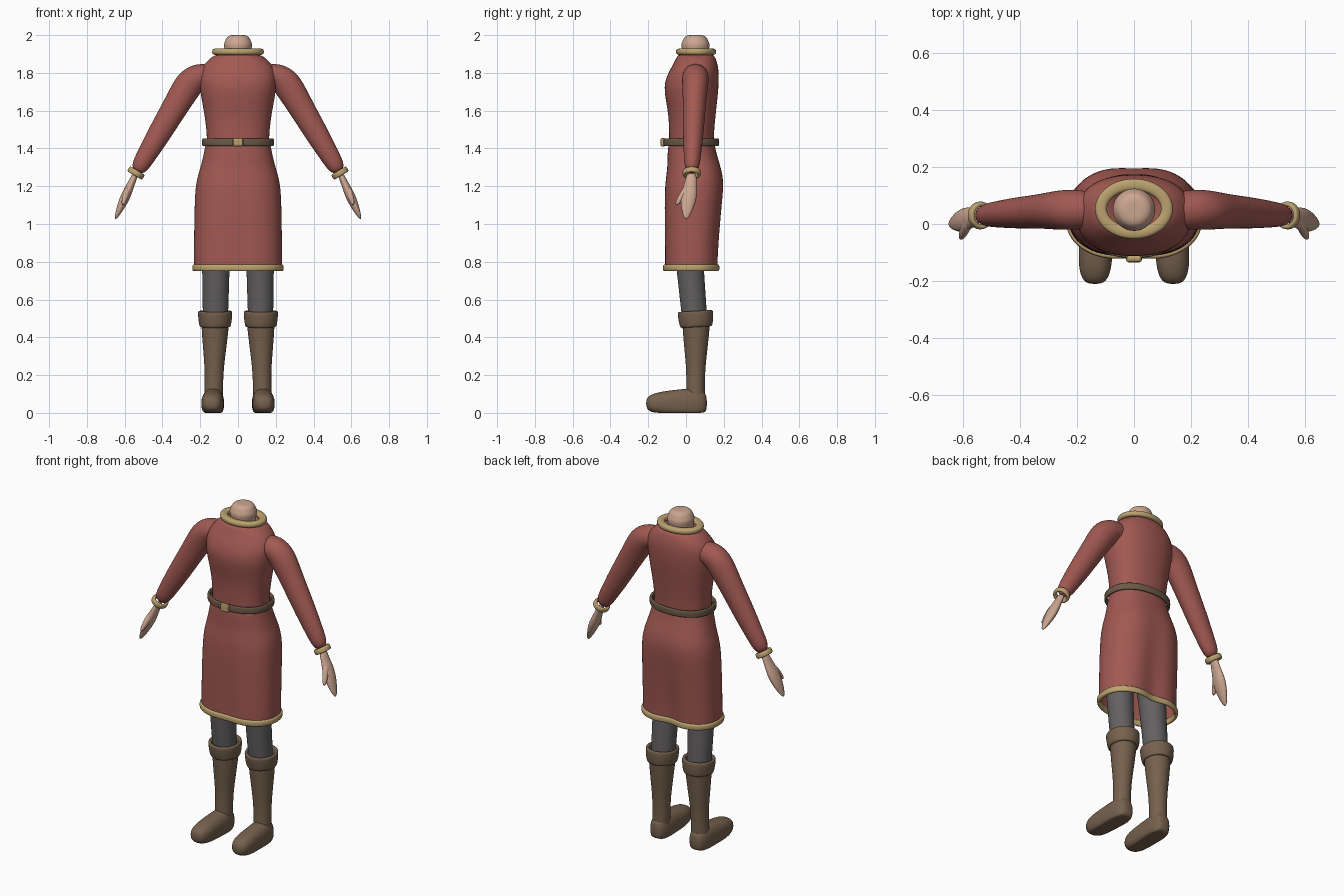
import bpy, bmesh, math
from mathutils import Vector

cube = bpy.data.objects.get("Cube")
if cube:
    bpy.data.objects.remove(cube)


def material(name, *rgb):
    mat = bpy.data.materials.new(name)
    mat.use_nodes = True
    mat.diffuse_color = (*rgb, 1)
    shader = mat.node_tree.nodes["Principled BSDF"]
    shader.inputs["Base Color"].default_value = (*rgb, 1)
    shader.inputs["Roughness"].default_value = .8
    return mat


red_cloth = material("red cloth", .36, .1, .085)
gold_trim = material("gold trim", .5, .36, .16)
skin = material("skin", .6, .38, .28)
boot_leather = material("boot leather", .18, .12, .075)
belt_leather = material("belt leather", .15, .1, .065)
grey_wool = material("grey wool", .125, .117, .117)
across, along, up = Vector((1, 0, 0)), Vector((0, 1, 0)), Vector((0, 0, 1))
segments = 24


def signed_power(value, exponent):
    return math.copysign(abs(value) ** exponent, value)


def tube(name, mat, rows, side=across, axis=None, caps=(False, False),
         closed=False, boxy=1, mirror=False):
    """Loft through rows of (centre, side radius, other radius, centre fold)."""
    bm = bmesh.new()
    rings = []
    for i, (centre, side_radius, other_radius, fold) in enumerate(rows):
        after, before = rows[min(i + 1, len(rows) - 1)], rows[max(i - 1, 0)]
        tangent = axis or after[0] - before[0]
        other = tangent.cross(side).normalized()
        ring = []
        for k in range(segments):
            angle = math.tau * k / segments
            s = side_radius * signed_power(math.cos(angle), boxy)
            o = other_radius * signed_power(math.sin(angle), boxy)
            depth = fold if o > 0 else fold * .4
            o *= 1 - depth * math.exp(-(s / .06) ** 2)
            point = centre + side * s + other * o
            point.z = max(point.z, 0)
            ring.append(bm.verts.new(point))
        rings.append(ring)
    pairs = list(zip(rings, rings[1:]))
    if closed:
        pairs.append((rings[-1], rings[0]))
    for low, high in pairs:
        for k in range(segments):
            n = (k + 1) % segments
            bm.faces.new((low[k], low[n], high[n], high[k]))
    for cap, ring in zip(caps, (rings[0], rings[-1])):
        if cap:
            bm.faces.new(ring)
    bmesh.ops.recalc_face_normals(bm, faces=bm.faces)
    mesh = bpy.data.meshes.new(name)
    bm.to_mesh(mesh)
    bm.free()
    mesh.materials.append(mat)
    for face in mesh.polygons:
        face.use_smooth = True
    obj = bpy.data.objects.new(name, mesh)
    bpy.context.collection.objects.link(obj)
    if mirror:
        obj.modifiers.new("Mirror", 'MIRROR')
    smooth = obj.modifiers.new("Subdivision", 'SUBSURF')
    smooth.levels = smooth.render_levels = 2


def section(height, half_width, front, back, fold=0):
    """Level cross-section of the body between a front and a back."""
    centre = Vector((0, (front + back) / 2, height))
    return centre, half_width, (back - front) / 2, fold


def limb(start, end, radii, flatness=1):
    """Evenly spaced sections along a straight line."""
    start, end = Vector(start), Vector(end)
    last = len(radii) - 1
    return [(start.lerp(end, i / last), r, r * flatness, 0)
            for i, r in enumerate(radii)]


def band(name, mat, centre, side_radius, other_radius, thick, half_height,
         side=across, axis=up, fold=0, boxy=1, corner=.7, flare=0, mirror=False):
    """Closed ring of trim with a rounded cross-section."""
    rows = []
    for k in range(8):
        angle = math.tau * (k + .5) / 8
        rise = signed_power(math.sin(angle), corner)
        grow = thick * signed_power(math.cos(angle), corner) + flare * rise
        rows.append((Vector(centre) + axis * half_height * rise,
                     side_radius + grow, other_radius + grow, fold))
    tube(name, mat, rows, side, axis, closed=True, boxy=boxy, mirror=mirror)


# Tunic: skirt with folds that deepen downwards, then the upper body
skirt = [(.765, .235, -.12, .18), (.9, .235, -.12, .185),
         (1.1, .232, -.12, .2), (1.22, .226, -.115, .21),
         (1.3, .2, -.1, .19), (1.38, .18, -.1, .16), (1.44, .17, -.09, .15)]
tube("tunic_skirt", red_cloth,
     [section(*row, fold=.35 * (1.4 - row[0])) if row[0] < 1.4 else section(*row)
      for row in skirt], axis=up, boxy=.85)
torso = [(1.42, .165, -.09, .147), (1.5, .168, -.09, .15),
         (1.6, .182, -.095, .16), (1.73, .208, -.125, .175),
         (1.81, .205, -.09, .175), (1.86, .17, -.06, .165),
         (1.91, .11, -.04, .145), (1.87, .06, 0, .1)]
tube("tunic_torso", red_cloth, [section(*row) for row in torso],
     axis=up, boxy=.88)
band("skirt_hem", gold_trim, (0, .03, .768), .234, .152, .011, .019,
     fold=.22, boxy=.85)

# Neck stump and collar
neck = [(1.85, .066), (1.92, .07), (1.95, .078), (1.97, .068),
        (1.99, .06), (2, .04), (2, .015)]
tube("neck", skin, [section(z, r, .05 - r, .05 + r) for z, r in neck],
     axis=up, caps=(False, True))
band("collar", gold_trim, (0, .053, 1.912), .117, .086, .023, .018)

# Belt and buckle
band("belt", belt_leather, (0, .028, 1.433), .185, .142, .008, .021,
     boxy=.9, corner=.5)
bpy.ops.mesh.primitive_cube_add(size=1, location=(0, -.122, 1.433))
buckle = bpy.context.object
buckle.name = "belt_buckle"
buckle.scale = (.056, .026, .046)
bpy.ops.object.transform_apply(location=False, rotation=False, scale=True)
buckle.data.materials.append(gold_trim)
bevel = buckle.modifiers.new("Bevel", 'BEVEL')
bevel.width, bevel.segments = .01, 2

# Sleeves, cuffs, hands and thumbs
both_ends = (True, True)
wrist = Vector((.54, .03, 1.27))
shoulder = limb((.12, .05, 1.77), (.19, .05, 1.79), (.06, .07))
arm = limb((.25, .05, 1.76), wrist, (.072, .063, .058, .054, .046, .038), 1.14)
tube("sleeves", red_cloth, shoulder + arm, along, caps=both_ends, mirror=True)
band("sleeve_cuffs", gold_trim, wrist, .04, .038, .01, .017, along,
     Vector((.5, 0, -.85)), mirror=True)
tube("hands", skin, limb(wrist, (.65, 0, 1.025), (.028, .03, .042, .042, .03, .01), .6),
     along, caps=both_ends, mirror=True)
tube("thumbs", skin, limb((.58, .01, 1.2), (.61, -.05, 1.1), (.02, .021, .019, .01), .8),
     along, caps=both_ends, mirror=True)

# Leggings
tube("leggings", grey_wool, limb((.116, .01, .9), (.12, .05, .45), (.08, .072, .07, .065)),
     axis=up, mirror=True)

# Boots: shaft, flared cuff and flat-soled foot
tube("boot_shafts", boot_leather,
     limb((.12, .054, .5), (.13, .05, .06), (.076, .069, .06, .051, .049, .05)),
     axis=up, mirror=True)
band("boot_cuffs", boot_leather, (.121, .052, .497), .078, .081, .012, .045,
     axis=Vector((0, -.06, 1)), corner=.5, flare=.005, mirror=True)
foot = []
steps = 10
for i in range(1, steps):
    reach = math.cos(math.pi * i / steps)
    rounding = math.sqrt(1 - abs(reach) ** 5)
    foot.append((Vector((.134 - .004 * reach, .17 * reach - .05, .05)),
                 .06 * rounding, (.073 + .02 * reach) * rounding, 0))
tube("boot_feet", boot_leather, foot, axis=-along, caps=both_ends,
     boxy=.85, mirror=True)
